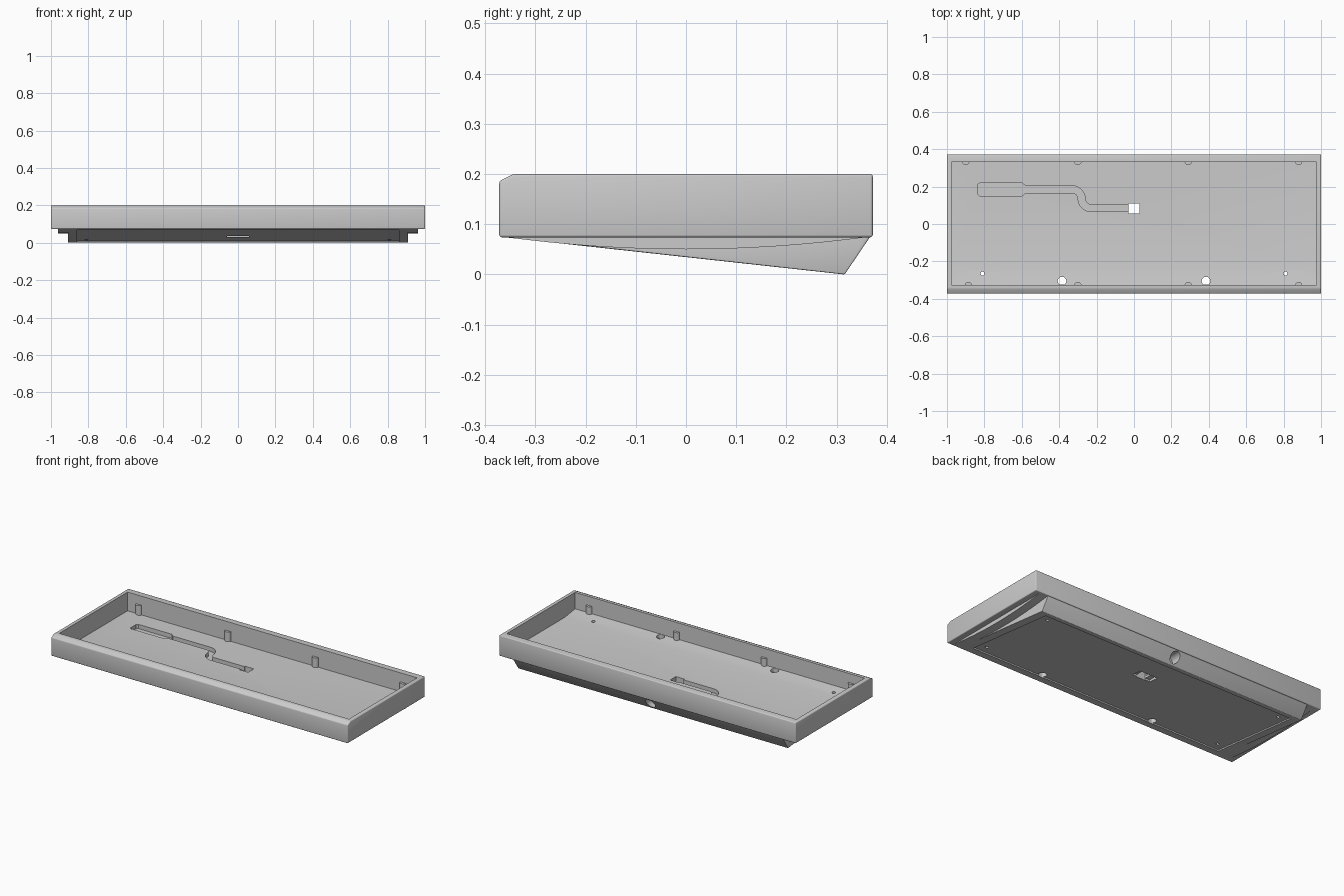
import bpy, bmesh, math

if "Cube" in bpy.data.objects:
    bpy.data.objects.remove(bpy.data.objects["Cube"])


def prism(name, pts, lo, hi, axis='x', bevel=0.0, segs=3):
    """Extrude a closed profile: (y, z) along x, or (x, y) along z."""
    bm = bmesh.new()
    put = (lambda p, t: (t, p[0], p[1])) if axis == 'x' else (lambda p, t: (p[0], p[1], t))
    f = bm.faces.new([bm.verts.new(put(p, lo)) for p in pts])
    ext = bmesh.ops.extrude_face_region(bm, geom=[f])
    for v in ext['geom']:
        if isinstance(v, bmesh.types.BMVert):
            v.co['xyz'.index(axis)] = hi
    bmesh.ops.recalc_face_normals(bm, faces=bm.faces[:])
    if bevel:
        edges = [e for e in bm.edges if e.calc_face_angle(0) > 0.3]
        bmesh.ops.bevel(bm, geom=edges, offset=bevel, segments=segs, profile=0.5,
                        affect='EDGES', clamp_overlap=True)
    me = bpy.data.meshes.new(name)
    bm.to_mesh(me)
    bm.free()
    ob = bpy.data.objects.new(name, me)
    bpy.context.collection.objects.link(ob)
    return ob


def block(name, x0, x1, y0, y1, z0, z1):
    return prism(name, [(x0, y0), (x1, y0), (x1, y1), (x0, y1)], z0, z1, 'z')


def disc(x, y, r, n=24):
    return [(x + r * math.cos(2 * math.pi * i / n), y + r * math.sin(2 * math.pi * i / n))
            for i in range(n)]


def combine(target, other, op):
    m = target.modifiers.new('bool', 'BOOLEAN')
    m.operation, m.solver, m.object = op, 'EXACT', other
    bpy.context.view_layer.objects.active = target
    bpy.ops.object.modifier_apply(modifier=m.name)
    bpy.data.objects.remove(other)


def under(y):
    """Height of the sloping underside."""
    return 0.075 - 0.1103 * (y + 0.37)


# outer shell with broad front-top slope
case = prism('keyboard_case', [(-.372, .074), (.372, .074), (.372, .2), (-.344, .2), (-.372, .186)],
             -1, 1, bevel=.005)

# curved belly and tilted wedge under the shell
arc = [(-.366 + .732 * i / 24, .0752 - .025 * (1 - (2 * i / 24 - 1) ** 2)) for i in range(25)]
combine(case, prism('belly', arc + [(.366, .081), (-.366, .081)], -.962, .962), 'UNION')
combine(case, prism('wedge', [(-.367, .0747), (.316, 0), (.367, .0755), (.367, .0805), (-.367, .0805)],
                    -.91, .91, bevel=.0035), 'UNION')

# inner tray with a ramp along the front
combine(case, prism('tray_cut', [(-.326, .3), (-.326, .1), (-.23, .086), (.331, .086), (.331, .3)],
                    -.976, .976), 'DIFFERENCE')

# shallow recess in the underside
combine(case, prism('base_cut', [(-.32, under(-.32) + .008), (.285, under(.285) + .008),
                                 (.285, -.1), (-.32, -.1)], -.86, .86), 'DIFFERENCE')

# cable channel in the floor: centre line with half widths
path = [(-.835, .185, .026), (-.825, .185, .035), (-.6, .185, .035), (-.58, .185, .019)]
path += [(-.33 + .05 * math.sin(a), .135 + .05 * math.cos(a), .019)
         for a in [math.pi / 2 * i / 8 for i in range(9)]]
path += [(-.23 - .05 * math.cos(a), .135 - .05 * math.sin(a), .019)
         for a in [math.pi / 2 * i / 8 for i in range(1, 9)]]
path += [(.01, .085, .019)]
left, right = [], []
for i, (x, y, w) in enumerate(path):
    a, b = path[max(i - 1, 0)], path[min(i + 1, len(path) - 1)]
    dx, dy = b[0] - a[0], b[1] - a[1]
    d = math.hypot(dx, dy)
    left.append((x - dy / d * w, y + dx / d * w))
    right.append((x + dy / d * w, y - dx / d * w))
combine(case, prism('channel_cut', left + right[::-1], .06, .3, 'z'), 'DIFFERENCE')

# connector pocket below, with square opening through the floor
combine(case, block('pocket_cut', -.06, .06, .06, .125, -.1, .047), 'DIFFERENCE')
combine(case, block('opening_cut', -.03, .03, .055, .11, -.1, .3), 'DIFFERENCE')

# foot holes and screw holes
for s in (-1, 1):
    hole = [p if p[1] > -.324 else (p[0], -.324) for p in disc(s * .385, -.305, .023)]
    hole = [p for i, p in enumerate(hole) if p != hole[i - 1]]
    combine(case, prism('foot_cut', hole, -.1, .3, 'z'), 'DIFFERENCE')
    combine(case, prism('screw_cut', disc(s * .81, -.265, .01, 16), -.1, .3, 'z'), 'DIFFERENCE')
    combine(case, prism('rear_screw_cut', disc(s * .81, .24, .01, 16), -.1, .04, 'z'), 'DIFFERENCE')

# cable port in the back face
bpy.ops.mesh.primitive_cylinder_add(vertices=32, radius=.03, depth=.2, location=(0, .385, .04),
                                    rotation=(math.pi / 2, 0, 0))
combine(case, bpy.context.object, 'DIFFERENCE')

# mounting posts along front and back walls
for y, xs in ((.335, (-.9, -.3, .29, .88)), (-.33, (-.885, -.3, .29, .88))):
    for x in xs:
        prism('mounting_post', disc(x, y, .02, 20), .08, .145, 'z')

for ob in bpy.context.scene.objects:
    ob.select_set(True)
    bpy.context.view_layer.objects.active = ob
bpy.ops.object.shade_smooth_by_angle(angle=math.radians(30))
